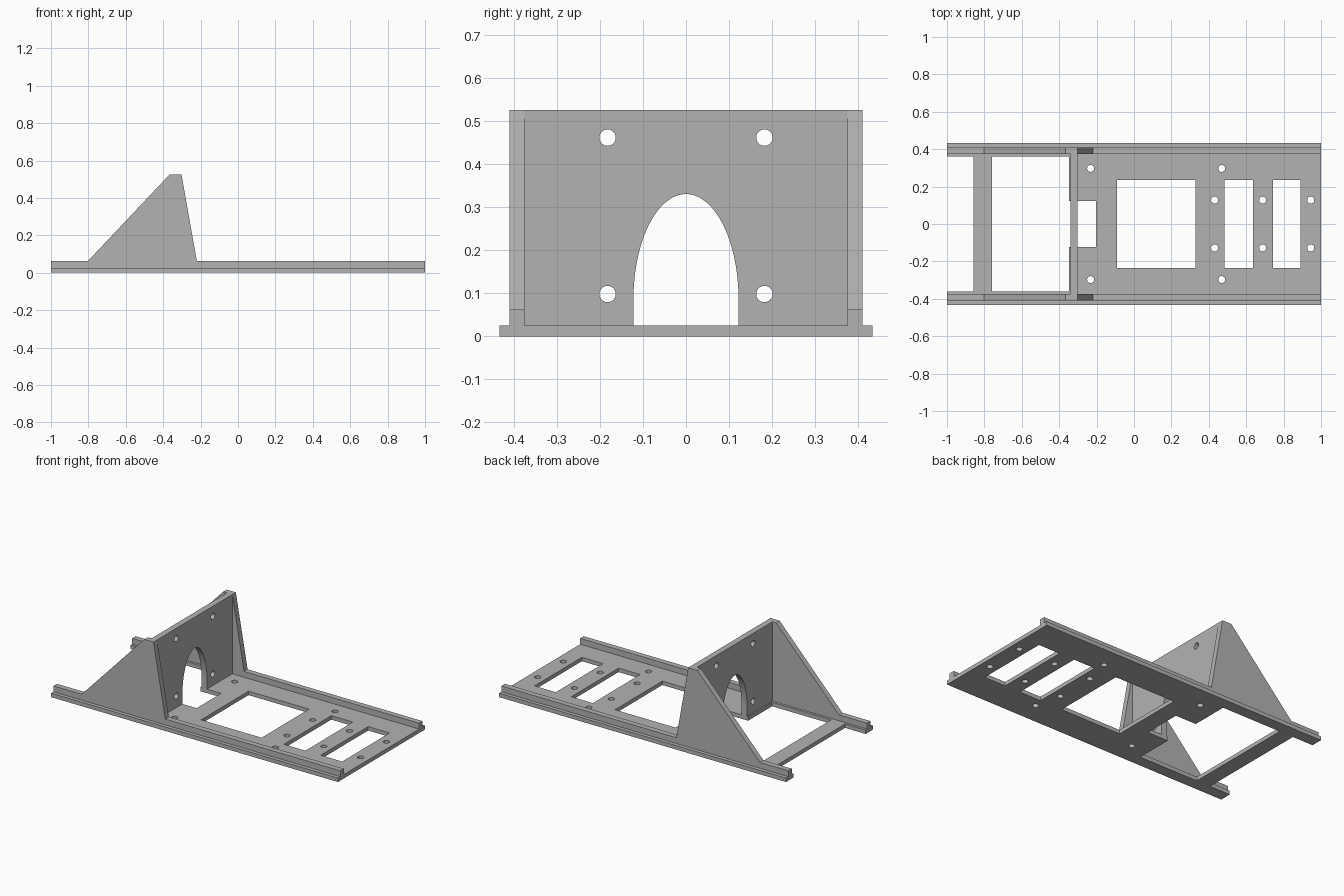
import bpy, bmesh
from math import cos, sin, pi, radians
from mathutils import Matrix

cube = bpy.data.objects.get("Cube")
if cube:
    bpy.data.objects.remove(cube)

# Single grey plastic
grey = bpy.data.materials.new("plain grey")
grey.use_nodes = True
colour = (0.45, 0.45, 0.45, 1)
grey.diffuse_color = colour
grey.node_tree.nodes["Principled BSDF"].inputs["Base Color"].default_value = colour

# Sketch planes: local x, y, thickness mapped to world axes
FLAT = Matrix.Identity(4)
SIDE = Matrix(((1, 0, 0, 0), (0, 0, -1, 0), (0, 1, 0, 0), (0, 0, 0, 1)))
CROSS = Matrix(((0, 0, 1, 0), (1, 0, 0, 0), (0, 1, 0, 0), (0, 0, 0, 1)))


def rect(x0, x1, half):
    return [(x0, -half), (x1, -half), (x1, half), (x0, half)]


def circle(x, y, r=0.0185, n=32):
    return [(x + r * cos(2 * pi * i / n), y + r * sin(2 * pi * i / n)) for i in range(n)]


def plate(name, outlines, thickness, plane, offset):
    """Extrude an outline, with holes, and place it on a sketch plane."""
    curve = bpy.data.curves.new(name + "_sketch", "CURVE")
    curve.dimensions = "2D"
    curve.fill_mode = "BOTH"
    curve.extrude = thickness / 2
    for pts in outlines:
        spline = curve.splines.new("POLY")
        spline.points.add(len(pts) - 1)
        for p, (x, y) in zip(spline.points, pts):
            p.co = (x, y, 0, 1)
        spline.use_cyclic_u = True
    sketch = bpy.data.objects.new(name + "_sketch", curve)
    bpy.context.collection.objects.link(sketch)
    graph = bpy.context.evaluated_depsgraph_get()
    mesh = bpy.data.meshes.new_from_object(sketch.evaluated_get(graph))
    bpy.data.objects.remove(sketch)
    bpy.data.curves.remove(curve)

    bm = bmesh.new()
    bm.from_mesh(mesh)
    bmesh.ops.remove_doubles(bm, verts=bm.verts, dist=1e-5)
    bm.transform(Matrix.Translation(offset) @ plane)
    bmesh.ops.recalc_face_normals(bm, faces=bm.faces)
    bm.to_mesh(mesh)
    bm.free()
    mesh.name = name
    mesh.materials.clear()
    mesh.materials.append(grey)
    obj = bpy.data.objects.new(name, mesh)
    bpy.context.collection.objects.link(obj)
    bpy.ops.object.select_all(action="DESELECT")
    obj.select_set(True)
    bpy.context.view_layer.objects.active = obj
    bpy.ops.object.shade_smooth_by_angle(angle=radians(30))
    return obj


base_t, width, inner, arch_w = 0.025, 0.433, 0.36, 0.122

# Base plate: open rear fork, large bay with motor slot, windows and screw holes
outer = [(-1, -width), (1, -width), (1, width), (-1, width),
         (-1, inner), (-0.857, inner), (-0.857, -inner), (-1, -inner)]
bay = [(-0.76, -inner), (-0.348, -inner), (-0.348, -arch_w), (-0.203, -arch_w),
       (-0.203, arch_w), (-0.348, arch_w), (-0.348, inner), (-0.76, inner)]
windows = [rect(a, b, 0.236) for a, b in ((-0.092, 0.33), (0.485, 0.635), (0.742, 0.891))]
holes = []
for s in (-1, 1):
    holes += [circle(x, s * 0.297) for x in (-0.232, 0.469)]
    holes += [circle(x, s * 0.128) for x in (0.431, 0.688, 0.945)]
plate("base_plate", [outer, bay] + windows + holes, base_t, FLAT, (0, 0, base_t / 2))

# Side rails with their triangular gussets
rail = [(-1, base_t), (1, base_t), (1, 0.062), (-0.22, 0.062), (-0.302, 0.525),
        (-0.366, 0.525), (-0.803, 0.062), (-1, 0.062)]
for label, s in (("left", 1), ("right", -1)):
    y = 0.3925 * s
    plate(label + "_rail", [rail], 0.035, SIDE, (0, y, 0))

# Upright mounting plate with arched opening and four screw holes
arch = [(arch_w * cos(pi * i / 48), 0.085 + 0.245 * sin(pi * i / 48)) for i in range(49)]
upright = ([(-0.376, 0), (-arch_w, 0)] + arch[::-1]
           + [(arch_w, 0), (0.376, 0), (0.376, 0.525), (-0.376, 0.525)])
bolts = [circle(s * 0.182, z, 0.019) for s in (-1, 1) for z in (0.098, 0.461)]
plate("upright_plate", [upright] + bolts, 0.038, CROSS, (-0.321, 0, 0))
